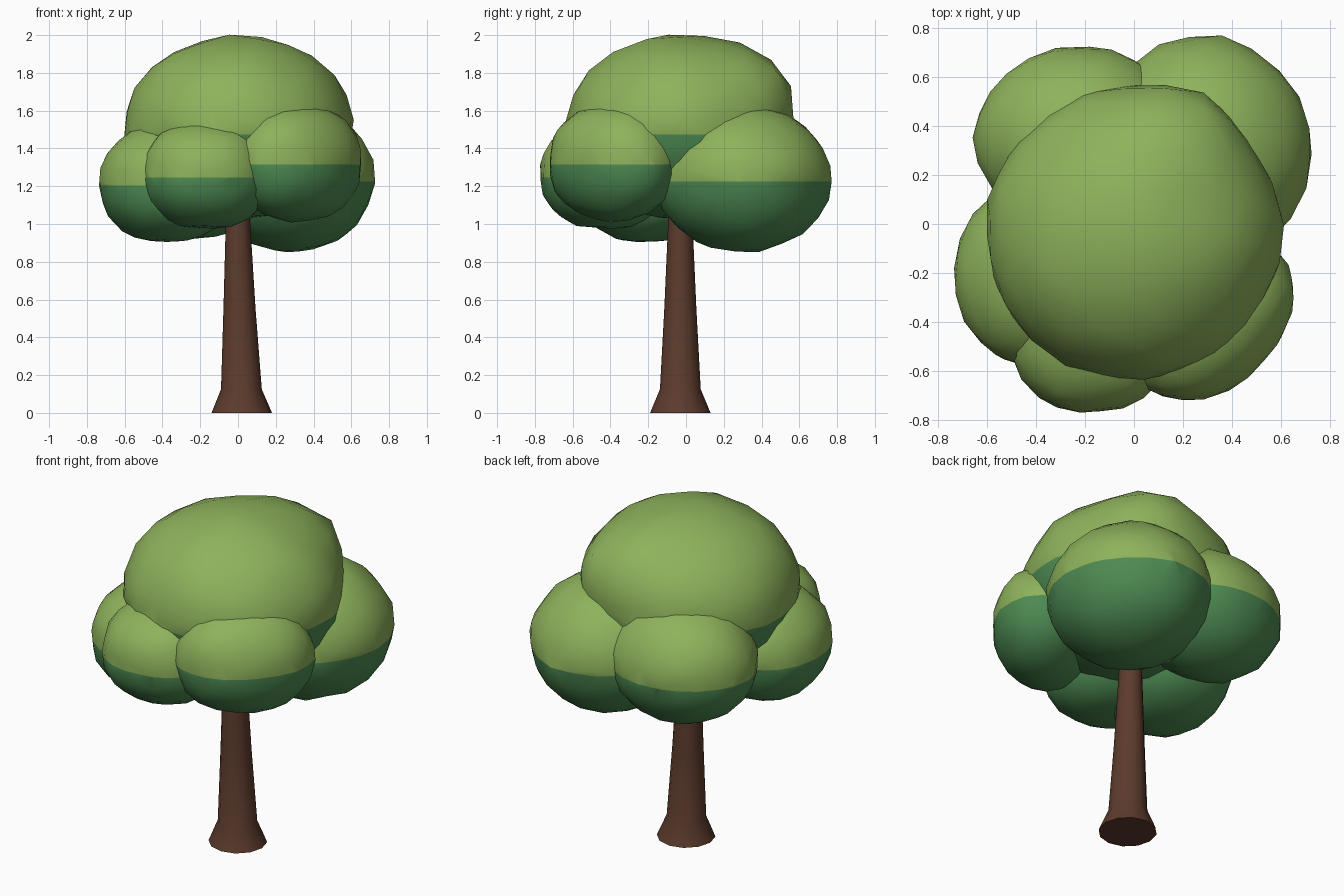
import bpy, bmesh, math, random
from mathutils import Vector, Euler, Matrix

if "Cube" in bpy.data.objects:
    bpy.data.objects.remove(bpy.data.objects["Cube"])

random.seed(4)


def material(name, rgb):
    m = bpy.data.materials.new(name)
    m.diffuse_color = (*rgb, 1)
    m.use_nodes = True
    m.node_tree.nodes["Principled BSDF"].inputs["Base Color"].default_value = m.diffuse_color
    return m


LIGHT = material("light_leaf_green", (0.27, 0.445, 0.105))
DARK = material("dark_leaf_green", (0.075, 0.26, 0.085))
BARK = material("bark_brown", (0.108, 0.044, 0.026))


def finish(name, bm, mats, angle):
    me = bpy.data.meshes.new(name)
    bm.to_mesh(me)
    bm.free()
    for m in mats:
        me.materials.append(m)
    ob = bpy.data.objects.new(name, me)
    bpy.context.collection.objects.link(ob)
    bpy.ops.object.select_all(action='DESELECT')
    ob.select_set(True)
    bpy.context.view_layer.objects.active = ob
    bpy.ops.object.shade_smooth_by_angle(angle=math.radians(angle))


def leaf_clump(name, centre, radii, split, yaw=0, power=2.0, bump=None):
    """Uneven, slightly boxy ellipsoid, light above the split height and dark below."""
    bm = bmesh.new()
    bmesh.ops.create_icosphere(bm, subdivisions=3, radius=1)
    turn = Euler([random.uniform(0, 6) for _ in range(3)]).to_matrix()
    spin = Matrix.Rotation(math.radians(yaw), 3, 'Z')
    c = Vector(centre)
    for v in bm.verts:
        d = turn @ v.co
        d /= sum(abs(a) ** power for a in d) ** (1 / power)
        d *= random.uniform(0.985, 1.02)
        v.co = c + spin @ Vector([a * r for a, r in zip(d, radii)])
        if bump:
            # soft knob on the crown's shoulder
            away = (v.co - Vector(bump)).length
            v.co += (v.co - c).normalized() * 0.09 * max(0, 1 - away / 0.35)
    bmesh.ops.bisect_plane(bm, geom=bm.verts[:] + bm.edges[:] + bm.faces[:],
                           plane_co=(0, 0, split), plane_no=(0, 0, 1))
    for f in bm.faces:
        f.material_index = int(f.calc_center_median().z < split)
    finish(name, bm, (LIGHT, DARK), 50)


# Foliage: one large crown over a ring of five clumps
leaf_clump("crown", (0, -0.03, 1.51), (0.608, 0.605, 0.488), 1.475, bump=(0.2, 0.42, 1.8))
leaf_clump("clump_left", (-0.375, -0.21, 1.215), (0.355, 0.375, 0.315), 1.205, power=2.2)
leaf_clump("clump_front", (-0.17, -0.42, 1.26), (0.335, 0.35, 0.285), 1.245, power=2.35)
leaf_clump("clump_front_right", (0.315, -0.385, 1.325), (0.385, 0.28, 0.315), 1.315,
           yaw=45, power=2.1)
leaf_clump("clump_back_right", (0.28, 0.3, 1.24), (0.445, 0.47, 0.39), 1.225)
leaf_clump("clump_back_left", (-0.22, 0.35, 1.28), (0.435, 0.375, 0.355), 1.255)

# Trunk: flared foot, slight lean towards the crown; rings are (x, z, radius)
SIDES = 12
bm = bmesh.new()
rings = []
for x, z, r in [(0.02, 0, 0.16), (0.018, 0.125, 0.108), (0.008, 0.55, 0.085),
                (0, 1.0, 0.065), (0, 1.3, 0.06)]:
    rings.append([bm.verts.new((x + r * math.cos(a), -0.03 + r * math.sin(a), z))
                  for a in (2 * math.pi * i / SIDES for i in range(SIDES))])
for lo, hi in zip(rings, rings[1:]):
    for i in range(SIDES):
        j = (i + 1) % SIDES
        bm.faces.new((lo[i], lo[j], hi[j], hi[i]))
bm.faces.new(rings[0][::-1])
bm.faces.new(rings[-1])
finish("trunk", bm, (BARK,), 50)
